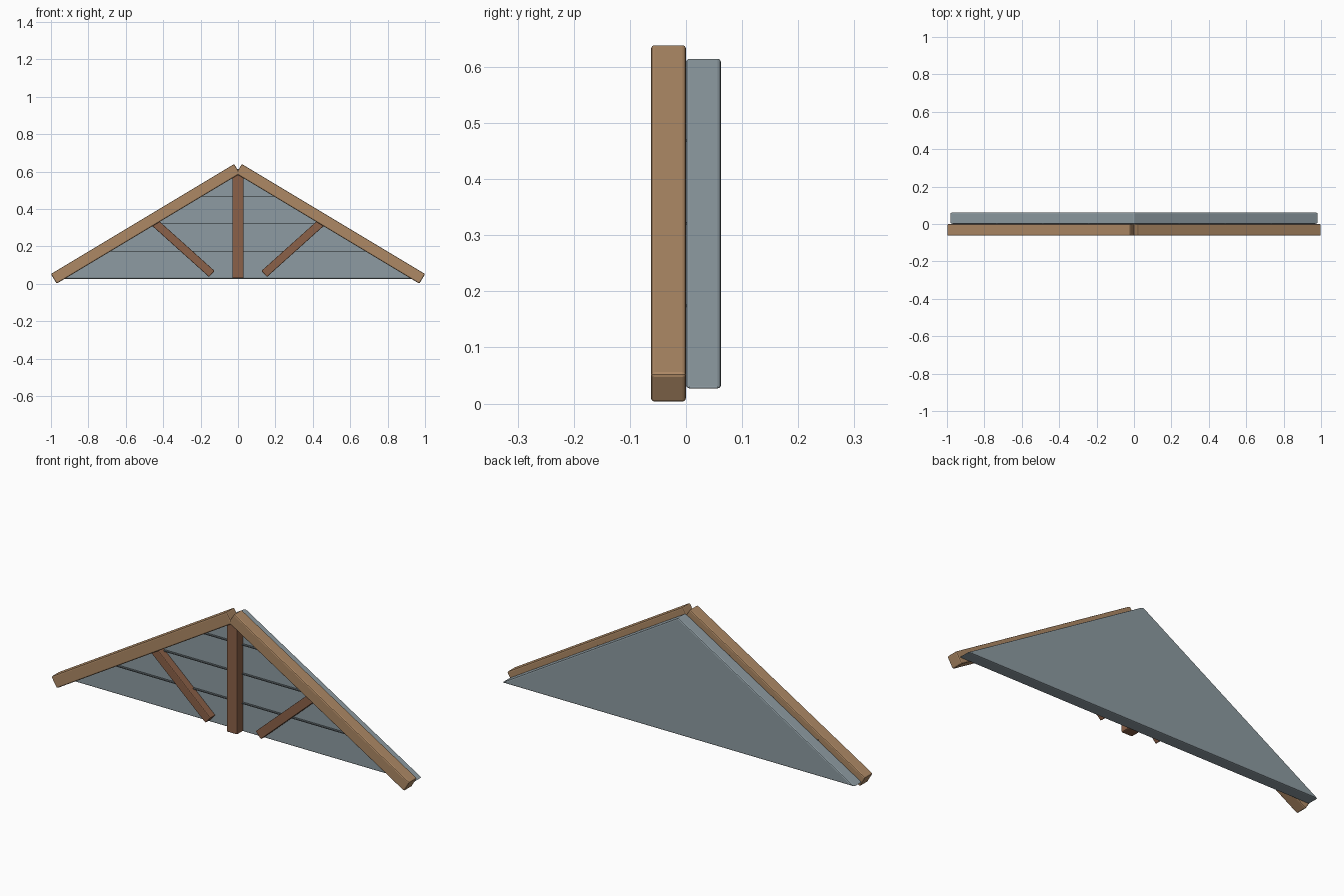
import bpy, bmesh, math
from mathutils import Matrix, Vector

if "Cube" in bpy.data.objects:
    bpy.data.objects.remove(bpy.data.objects["Cube"])


def material(name, color):
    m = bpy.data.materials.new(name)
    m.use_nodes = True
    m.diffuse_color = (*color, 1)
    m.node_tree.nodes["Principled BSDF"].inputs["Base Color"].default_value = (*color, 1)
    return m


LIGHT_WOOD = material("light wood", (0.42, 0.25, 0.13))
DARK_WOOD = material("dark wood", (0.26, 0.12, 0.065))
SLATE = material("slate grey", (0.27, 0.33, 0.36))
SEAM = material("dark seam", (0.10, 0.12, 0.13))


def finish(name, bm, mat, bevel):
    bmesh.ops.recalc_face_normals(bm, faces=bm.faces)
    mesh = bpy.data.meshes.new(name)
    bm.to_mesh(mesh)
    bm.free()
    mesh.materials.append(mat)
    ob = bpy.data.objects.new(name, mesh)
    bpy.context.collection.objects.link(ob)
    if bevel:
        mod = ob.modifiers.new("soft edges", "BEVEL")
        mod.width = bevel
        mod.segments = 2
    return ob


def beam(name, start, end, width, front, back, mat, bevel):
    """Square-ended beam between two (x, z) points, spanning front to back in y."""
    a, b = Vector((start[0], 0, start[1])), Vector((end[0], 0, end[1]))
    d = b - a
    mid = (a + b) / 2 + Vector((0, (front + back) / 2, 0))
    turn = Matrix.Rotation(-math.atan2(d.z, d.x), 4, "Y")
    size = Matrix.Diagonal((d.length, back - front, width, 1))
    bm = bmesh.new()
    bmesh.ops.create_cube(bm, size=1, matrix=Matrix.Translation(mid) @ turn @ size)
    return finish(name, bm, mat, bevel)


# Triangular gable panel
BASE, APEX, HALF, DEPTH = 0.027, 0.616, 0.985, 0.0625
bm = bmesh.new()
face = bm.faces.new([bm.verts.new((x, 0, z)) for x, z in ((-HALF, BASE), (HALF, BASE), (0, APEX))])
ext = bmesh.ops.extrude_face_region(bm, geom=[face])
bmesh.ops.translate(bm, vec=(0, DEPTH, 0), verts=[v for v in ext["geom"] if isinstance(v, bmesh.types.BMVert)])
finish("gable_panel", bm, SLATE, 0.006)

# Thin seams between the boards on the front
for i in range(1, 4):
    t = i / 4
    z, reach = BASE + (APEX - BASE) * t, HALF * (1 - t)
    beam(f"board_seam_{i}", (-reach, z), (reach, z), 0.004, -0.012, 0.002, SEAM, 0)

# Sloping rafters and diagonal struts, mirrored left and right
for side, s in (("right", -1), ("left", 1)):
    beam(f"rafter_{side}", (s * 0.985, 0.027), (s * 0.005, 0.615), 0.06, -DEPTH, 0, LIGHT_WOOD, 0.006)
    beam(f"strut_{side}", (s * 0.14, 0.053), (s * 0.465, 0.345), 0.044, -0.04, 0, DARK_WOOD, 0.004)

# Upright centre post
beam("centre_post", (0, 0.03), (0, 0.6), 0.06, -0.05, 0, DARK_WOOD, 0.005)
